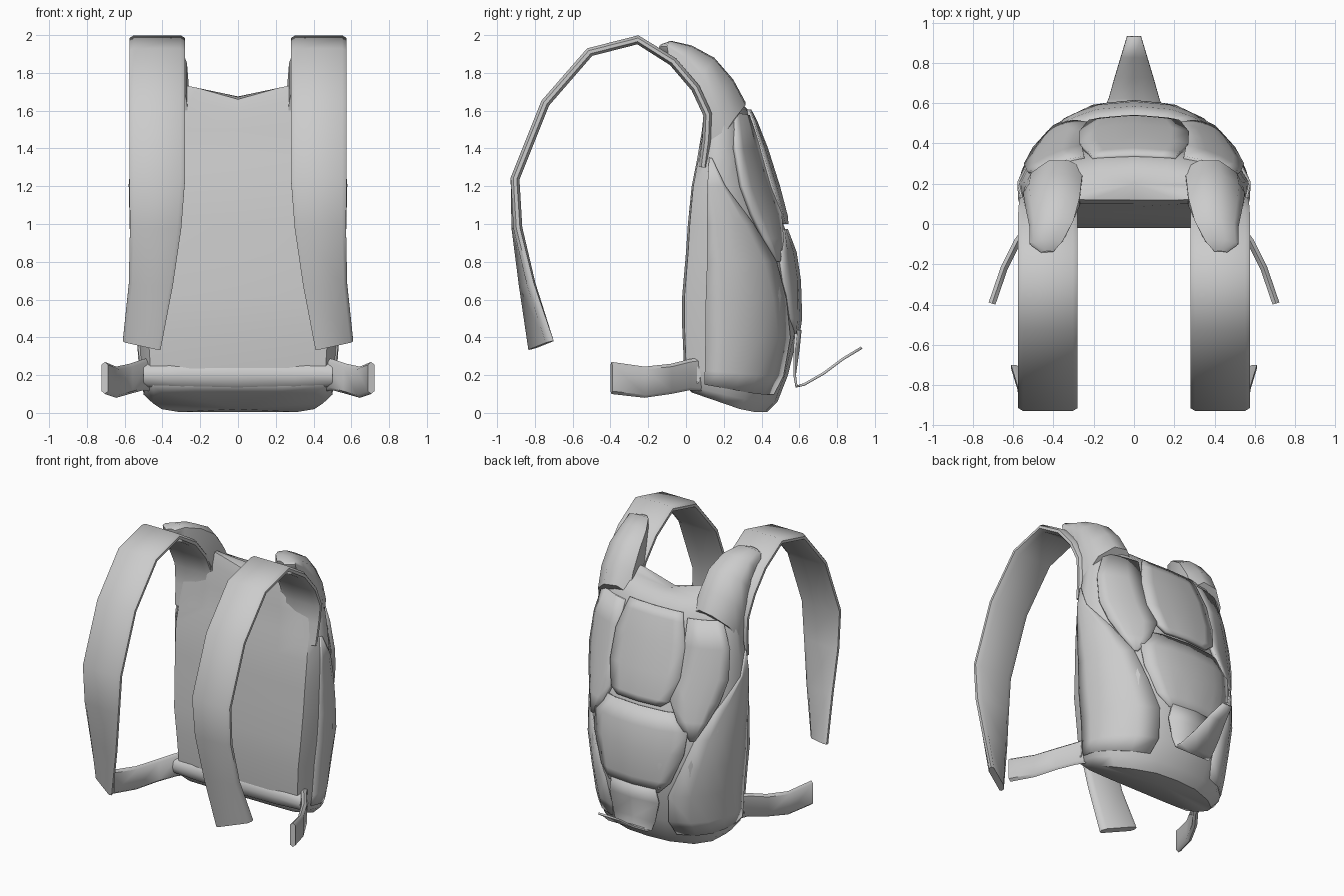
import bpy, bmesh, math
from mathutils import Vector

if "Cube" in bpy.data.objects:
    bpy.data.objects.remove(bpy.data.objects["Cube"])

fabric = bpy.data.materials.new("grey_fabric")
fabric.diffuse_color = (0.6, 0.6, 0.6, 1)
fabric.use_nodes = True
fabric.node_tree.nodes["Principled BSDF"].inputs["Base Color"].default_value = fabric.diffuse_color


def make(name, verts, faces, mirror=False, solid=0.0, angle=50):
    me = bpy.data.meshes.new(name)
    me.from_pydata([tuple(v) for v in verts], [], faces)
    bm = bmesh.new()
    bm.from_mesh(me)
    bmesh.ops.remove_doubles(bm, verts=bm.verts, dist=1e-4)
    bmesh.ops.recalc_face_normals(bm, faces=bm.faces)
    bm.to_mesh(me)
    bm.free()
    ob = bpy.data.objects.new(name, me)
    bpy.context.collection.objects.link(ob)
    me.materials.append(fabric)
    if solid:
        m = ob.modifiers.new("thickness", 'SOLIDIFY')
        m.thickness, m.offset = solid, 0
    if mirror:
        ob.modifiers.new("mirror", 'MIRROR').use_mirror_merge = False
    bpy.ops.object.select_all(action='DESELECT')
    ob.select_set(True)
    bpy.context.view_layer.objects.active = ob
    bpy.ops.object.shade_smooth_by_angle(angle=math.radians(angle))
    return ob


def loft(name, rings, mirror=True):
    n = len(rings[0])
    verts = [v for r in rings for v in r]
    faces = [(i * n + j, i * n + (j + 1) % n, (i + 1) * n + (j + 1) % n, (i + 1) * n + j)
             for i in range(len(rings) - 1) for j in range(n)]
    faces += [tuple(range(n)), tuple(range(len(verts) - n, len(verts)))]
    return make(name, verts, faces, mirror)


def lerp_table(t, table):
    for a, b in zip(table, table[1:]):
        if t <= b[0]:
            f = max(0, (t - a[0]) / (b[0] - a[0]))
            return [p + (q - p) * f for p, q in zip(a, b)]
    return list(table[-1])


# Bag profile: height, front y, back y, half width
PROFILE = [(.005, .03, .43, .45), (.06, 0, .485, .50), (.2, -.01, .54, .515), (.45, -.02, .60, .53),
           (.62, -.02, .605, .55), (.85, 0, .57, .56), (1.0, .01, .515, .565), (1.2, .03, .45, .57),
           (1.35, .06, .41, .56), (1.5, .085, .37, .54), (1.6, .10, .335, .50), (1.66, .12, .27, .44)]
# Half cross-section from front centre round to back centre: index, x, y fractions
SECTION = [(0, 0, 0), (1, .5, 0), (2, .9, .02), (3, .99, .2), (4, 1, .42),
           (5, .9, .64), (6, .7, .83), (7, .36, .97), (8, 0, 1)]


def bag_point(u, z):
    _, yf, yb, w = lerp_table(z, PROFILE)
    _, fx, fy = lerp_table(u, SECTION)
    x, y = w * fx, yf + (yb - yf) * fy
    if z < .3:                                   # sloping underside
        z += (1 - z / .3) * .105 * max(0, 1 - fy / .75)
    if z > 1.5:                                  # saddle between the shoulders
        z += (z - 1.5) / .16 * .10 * min(1, (x / .28) ** 2) * (1 - fy)
    return Vector((x, y, z))


# Bag body
rings = []
for p in PROFILE:
    half = [bag_point(u, p[0]) for u in range(9)]
    rings.append(half + [Vector((-v.x, v.y, v.z)) for v in half[-2:0:-1]])
n = 16
verts = [v for r in rings for v in r]
faces = [(i * n + j, i * n + (j + 1) % n, (i + 1) * n + (j + 1) % n, (i + 1) * n + j)
         for i in range(len(rings) - 1) for j in range(n)]
for row, centre in ((0, (0, .3, .02)), (len(rings) - 1, (0, .2, 1.675))):
    verts.append(Vector(centre))
    faces += [(row * n + j, row * n + (j + 1) % n, len(verts) - 1) for j in range(n)]
make("bag_body", verts, faces)


# Panels follow the bag surface: rows of (z, first u, last u, lift)
def panel(name, rows, cols, thick=.03, mirror=True):
    verts = []
    for z, u0, u1, lift in rows:
        for j in range(cols + 1):
            u = u0 + (u1 - u0) * j / cols
            back = u > 8
            p = bag_point(16 - u if back else u, z)
            if back:
                p.x = -p.x
            a = Vector((p.x * 1.1, p.y - .2, 0)).normalized()
            verts.append(p + a * lift)
    c = cols + 1
    faces = [(i * c + j, i * c + j + 1, (i + 1) * c + j + 1, (i + 1) * c + j)
             for i in range(len(rows) - 1) for j in range(cols)]
    return make(name, verts, faces, mirror, thick, 40)


panel("side_panel", [(.1, 3, 6.6, 0), (.2, 3, 6.8, .0), (.4, 3, 6.7, .0), (.6, 3, 6.3, .0), (.8, 3, 5.95, .0),
                     (1.0, 3, 5.2, 0), (1.2, 3, 4.0, 0), (1.35, 2.9, 3.1, 0)], 5, .02)
panel("lower_pocket", [(.42, 7.0, 9.0, 0), (.5, 6.6, 9.4, .004), (.7, 6.25, 9.75, .006), (.85, 6.2, 9.8, .006),
                       (.97, 6.7, 9.3, .004)], 8, .02, False)
panel("side_flap", [(.80, 5.95, 6.1, .005), (.92, 5.55, 6.6, .012), (1.05, 5.2, 6.95, .02), (1.2, 4.9, 6.9, .02),
                    (1.4, 4.7, 6.75, .012), (1.57, 4.9, 6.65, 0)], 4, .025)
panel("centre_flap", [(1.0, 7.2, 8.8, .015), (1.04, 6.98, 9.02, .025), (1.2, 6.8, 9.2, .035), (1.4, 6.75, 9.25, .025),
                      (1.54, 6.85, 9.15, .01), (1.6, 6.85, 9.15, 0)], 6, .025, False)


# Shoulder straps: centre y, z, inner x, outer x, edge twist y, z
def strap_ring(c, t, half):
    y, z, xi, xo, dy, dz = c
    nrm = Vector((0, -t[1], t[0]))
    out = []
    for f, s in ((0, -.4), (.08, -1), (.92, -1), (1, -.4), (1, .4), (.88, 1), (.12, 1), (0, .4)):
        k = 2 * f - 1
        out.append(Vector((xi + (xo - xi) * f, y + k * dy, z + k * dz)) + nrm * s * half)
    return out


STRAP = [(.09, 1.30, .28, .55, 0, 0), (.11, 1.45, .28, .56, 0, 0), (.115, 1.58, .28, .57, 0, 0),
         (.05, 1.72, .28, .575, 0, 0), (-.07, 1.86, .28, .575, 0, 0), (-.255, 1.975, .28, .575, 0, 0),
         (-.51, 1.91, .28, .575, 0, 0), (-.745, 1.64, .28, .575, 0, 0), (-.905, 1.24, .28, .575, 0, 0),
         (-.895, .98, .30, .572, .006, 0), (-.84, .68, .345, .578, .025, .005), (-.765, .358, .41, .61, .055, .022)]
rings = []
for i, c in enumerate(STRAP):
    a, b = STRAP[max(i - 1, 0)], STRAP[min(i + 1, len(STRAP) - 1)]
    rings.append(strap_ring(c, Vector((b[0] - a[0], b[1] - a[1])).normalized(), .024))
loft("shoulder_strap", rings)

# Shoulder pads: top y, z, bottom y, z, inner x, outer x, outer edge drop
PAD = [(-.135, 1.95, -.13, 1.91, .40, .46, .01), (-.08, 1.97, -.09, 1.88, .355, .52, .025),
       (.03, 1.945, .02, 1.78, .30, .52, .05), (.15, 1.88, .09, 1.64, .27, .54, .08),
       (.25, 1.765, .11, 1.5, .26, .55, .12), (.315, 1.645, .13, 1.42, .25, .54, .15)]
rings = []
for ty, tz, by, bz, xi, xo, d in PAD:
    w = xo - xi
    rings.append([Vector(v) for v in (
        (xi, by, bz), (xi, ty - d * .25, tz - d * .35), (xi + w * .25, ty, tz), (xi + w * .6, ty, tz - d * .1),
        (xi + w * .9, ty - d * .4, tz - d * .6), (xo, ty - d * .8, tz - d * 1.2), (xo, by, bz))])
loft("shoulder_pad", rings)

# Hip belt wings: x, y, bottom z, top z
rings = []
for x, y, z0, z1 in ((.44, .14, .11, .30), (.50, .02, .12, .285), (.575, -.08, .10, .26),
                     (.645, -.22, .08, .245), (.705, -.395, .10, .27)):
    h = .017
    rings.append([Vector(v) for v in ((x - h, y - .3 * h, z0 + .015), (x, y, z0), (x + h, y + .3 * h, z0 + .015),
                                      (x + h, y + .3 * h, z1 - .015), (x, y, z1), (x - h, y - .3 * h, z1 - .015))])
loft("hip_belt", rings)

# Lumbar roll joining the wings across the front
rings = []
for x, r in ((-.5, .06), (-.3, .075), (0, .08), (.3, .075), (.5, .06)):
    rings.append([Vector((x, .03 + .05 * math.cos(a), .2 + r * math.sin(a)))
                  for a in [k * math.pi / 4 for k in range(8)]])
loft("lumbar_roll", rings, False)

# Pull tab hanging from the pocket and flicking outward
tab = [(.17, .605, .44), (.19, .595, .34), (.16, .575, .20), (.14, .585, .14), (.125, .625, .15), (.095, .73, .21),
       (.065, .83, .285), (.035, .93, .345)]
verts = [(s * x, y - (.02 if s else 0) * (z > .2 and y < .62), z) for x, y, z in tab for s in (-1, 0, 1)]
faces = [(i * 3 + j, i * 3 + j + 1, i * 3 + j + 4, i * 3 + j + 3) for i in range(len(tab) - 1) for j in (0, 1)]
make("pull_tab", verts, faces, solid=.014)
